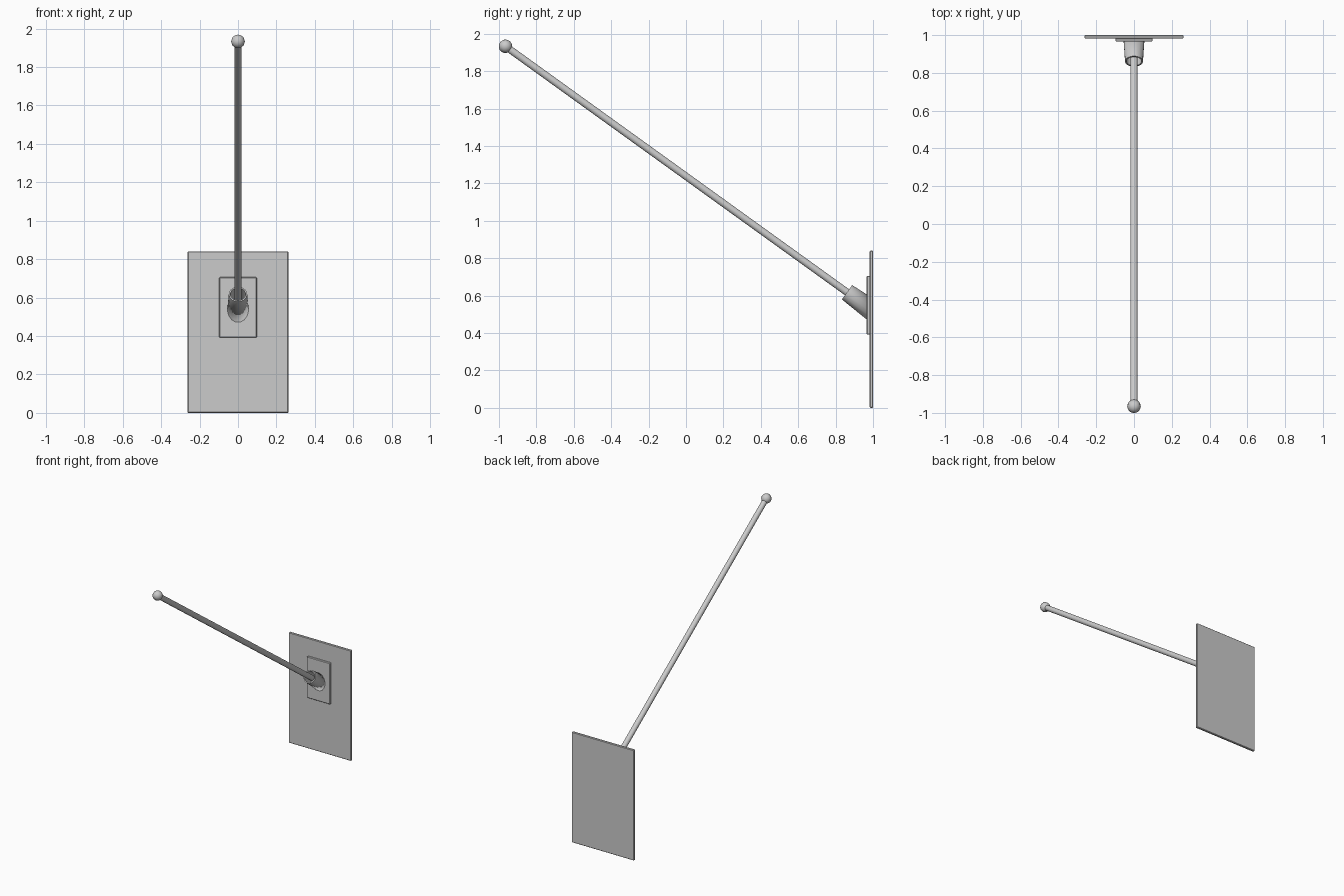
import bpy, math
from mathutils import Vector

if "Cube" in bpy.data.objects:
    bpy.data.objects.remove(bpy.data.objects["Cube"])

TIP = Vector((0, -0.965, 1.933))      # centre of the ball
MOUTH = Vector((0, 0.861, 0.618))     # centre of the socket opening
AXIS = (MOUTH - TIP).normalized()
ROT = AXIS.to_track_quat('Z', 'Y')


def plate(name, width, y0, y1, z0, z1, bevel):
    bpy.ops.mesh.primitive_cube_add(size=1, location=(0, (y0 + y1) / 2, (z0 + z1) / 2))
    ob = bpy.context.object
    ob.name = name
    ob.scale = (width, y1 - y0, z1 - z0)
    bpy.ops.object.transform_apply(location=False, rotation=False, scale=True)
    mod = ob.modifiers.new("edge", 'BEVEL')
    mod.width, mod.segments = bevel, 1
    return ob


def lathe(name, profile, origin, sides):
    """Spin (radius, distance) points around the pole axis."""
    verts, faces = [], []
    for r, d in profile:
        for i in range(sides):
            a = 2 * math.pi * (i + 0.5) / sides
            verts.append(origin + ROT @ Vector((r * math.cos(a), r * math.sin(a), d)))
    for k in range(len(profile) - 1):
        for i in range(sides):
            j = (i + 1) % sides
            faces.append((k * sides + i, k * sides + j, (k + 1) * sides + j, (k + 1) * sides + i))
    faces.append(tuple(reversed(range(sides))))
    n = len(verts)
    faces.append(tuple(range(n - sides, n)))
    me = bpy.data.meshes.new(name)
    me.from_pydata(verts, [], faces)
    ob = bpy.data.objects.new(name, me)
    bpy.context.collection.objects.link(ob)
    bpy.ops.object.select_all(action='DESELECT')
    ob.select_set(True)
    bpy.context.view_layer.objects.active = ob
    bpy.ops.object.shade_smooth_by_angle(angle=math.radians(35))
    return ob


# Wall panel and mounting plate
plate("wall_panel", 0.525, 0.982, 1.0, 0.0, 0.84, 0.004)
plate("mounting_plate", 0.196, 0.966, 0.984, 0.392, 0.706, 0.004)

# Hollow tapered socket, trimmed flush where it meets the plate
socket = lathe("socket", [(0.042, 0.10), (0.040, 0.0), (0.048, 0.0), (0.059, 0.19)][::-1][:3]
               + [(0.042, 0.10)], MOUTH, 16)
for f in socket.data.polygons:
    f.flip()
bpy.ops.object.mode_set(mode='EDIT')
bpy.ops.mesh.select_all(action='SELECT')
bpy.ops.mesh.normals_make_consistent(inside=False)
bpy.ops.mesh.bisect(plane_co=(0, 0.975, 0), plane_no=(0, 1, 0), clear_outer=True, use_fill=True)
bpy.ops.object.mode_set(mode='OBJECT')

# Pole from the ball into the socket
lathe("pole", [(0.02, 0.0), (0.02, (MOUTH - TIP).length + 0.11)], TIP, 12)

# Ball at the tip
bpy.ops.mesh.primitive_uv_sphere_add(segments=12, ring_count=8, radius=0.036, location=TIP)
ball = bpy.context.object
ball.name = "ball_finial"
ball.rotation_mode = 'QUATERNION'
ball.rotation_quaternion = ROT
bpy.ops.object.shade_smooth()
